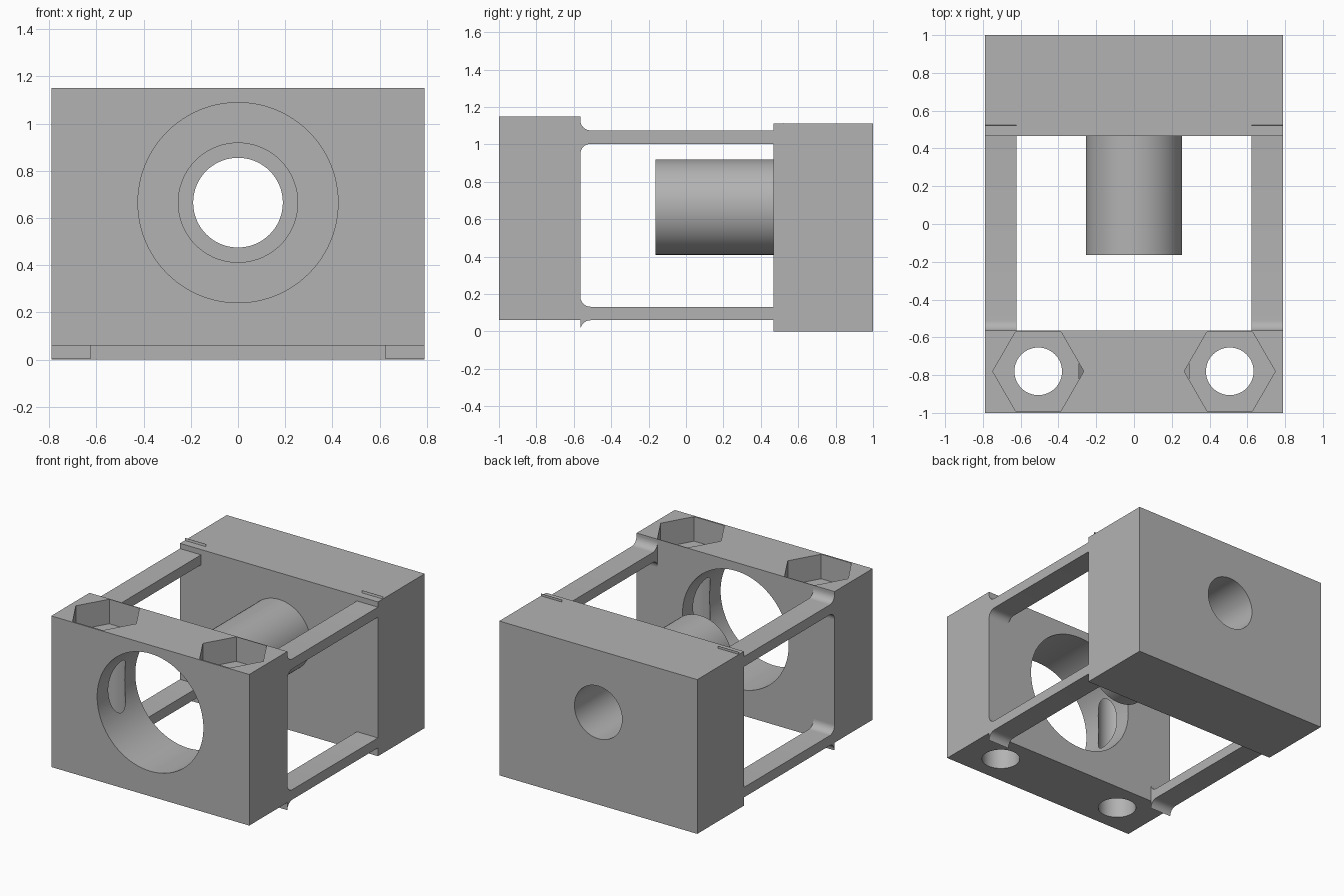
import bpy, bmesh, math
from mathutils import Matrix, Vector

if "Cube" in bpy.data.objects:
    bpy.data.objects.remove(bpy.data.objects["Cube"])

grey = bpy.data.materials.new("plain grey")
grey.use_nodes = True
grey.diffuse_color = (0.45, 0.45, 0.45, 1)
grey.node_tree.nodes["Principled BSDF"].inputs["Base Color"].default_value = (0.45, 0.45, 0.45, 1)

HALF_W = 0.79          # half width of the body
AXIS_Z = 0.665         # height of the bore axis
FRONT_Y, BACK_Y = -0.565, 0.467


def add(name, bm):
    bmesh.ops.recalc_face_normals(bm, faces=bm.faces)
    mesh = bpy.data.meshes.new(name)
    bm.to_mesh(mesh)
    bm.free()
    mesh.materials.append(grey)
    ob = bpy.data.objects.new(name, mesh)
    bpy.context.collection.objects.link(ob)
    return ob


def block(name, lo, hi):
    lo, hi = Vector(lo), Vector(hi)
    bm = bmesh.new()
    bmesh.ops.create_cube(bm, size=1, matrix=Matrix.Translation((lo + hi) / 2) @ Matrix.Diagonal((*(hi - lo), 1)))
    return add(name, bm)


def cylinder(name, radius, start, end, sides=72):
    start, end = Vector(start), Vector(end)
    axis = end - start
    turn = axis.to_track_quat('Z', 'Y').to_matrix().to_4x4()
    if abs(axis.z) > abs(axis.y):
        turn = Matrix.Identity(4)
    bm = bmesh.new()
    bmesh.ops.create_cone(bm, cap_ends=True, segments=sides, radius1=radius, radius2=radius,
                          depth=axis.length, matrix=Matrix.Translation((start + end) / 2) @ turn)
    return add(name, bm)


def activate(ob):
    bpy.ops.object.select_all(action='DESELECT')
    ob.select_set(True)
    bpy.context.view_layer.objects.active = ob


def cut(ob, cutter):
    mod = ob.modifiers.new("cut", 'BOOLEAN')
    mod.operation, mod.solver, mod.object = 'DIFFERENCE', 'EXACT', cutter
    activate(ob)
    bpy.ops.object.modifier_apply(modifier=mod.name)
    bpy.data.objects.remove(cutter)


def smooth(ob):
    activate(ob)
    bpy.ops.object.shade_smooth_by_angle(angle=math.radians(30))


# Front block with large bore, two bolt holes and hexagonal nut pockets
front = block("front_block", (-HALF_W, -1, 0.06), (HALF_W, FRONT_Y, 1.15))
cut(front, cylinder("bore_cutter", 0.424, (0, -1.2, AXIS_Z), (0, -0.3, AXIS_Z), 96))
for side in (-1, 1):
    x, y = side * 0.507, -0.78
    cut(front, cylinder("bolt_cutter", 0.126, (x, y, -0.2), (x, y, 1.3)))
    pocket = cylinder("pocket_cutter", 0.241, (0, 0, 0.973), (0, 0, 1.3), 6)
    # Orient the hexagon so that one corner points along x
    corner = pocket.data.vertices[0].co
    pocket.data.transform(Matrix.Rotation(-math.atan2(corner.y, corner.x), 4, 'Z'))
    pocket.data.transform(Matrix.Translation((x, y, 0)))
    cut(front, pocket)
smooth(front)

# Back block and the hollow spigot
back = block("back_block", (-HALF_W, BACK_Y, 0), (HALF_W, 1, 1.113))
spigot = cylinder("spigot_tube", 0.255, (0, -0.163, AXIS_Z), (0, BACK_Y, AXIS_Z))
for ob in (back, spigot):
    cut(ob, cylinder("inner_bore_cutter", 0.19, (0, -0.5, AXIS_Z), (0, 1.2, AXIS_Z)))
    smooth(ob)


# Connecting bars with concave fillets at both ends
def bar(name, x0, x1, z0, z1, r=0.055, end=0.525, steps=10):
    def fillet(y, z, sy, sz):
        # quarter arc from the wall (y) to the bar surface (z)
        a = [math.pi / 2 * i / steps for i in range(steps + 1)]
        return [(y + sy * r * (1 - math.cos(t)), z + sz * r * (1 - math.sin(t))) for t in a]
    top = fillet(FRONT_Y, z1, 1, 1) + fillet(end, z1, -1, 1)[::-1]
    bottom = fillet(end, z0, -1, -1) + fillet(FRONT_Y, z0, 1, -1)[::-1]
    bm = bmesh.new()
    face = bm.faces.new([bm.verts.new((x0, y, z)) for y, z in top + bottom])
    new = bmesh.ops.extrude_face_region(bm, geom=[face])["geom"]
    bmesh.ops.translate(bm, vec=(x1 - x0, 0, 0), verts=[v for v in new if isinstance(v, bmesh.types.BMVert)])
    smooth(add(name, bm))


for label, x0, x1 in (("left", 0.622, HALF_W), ("right", -HALF_W, -0.622)):
    bar(f"upper_{label}_bar", x0, x1, 1.003, 1.075)
    bar(f"lower_{label}_bar", x0, x1, 0.06, 0.132)
